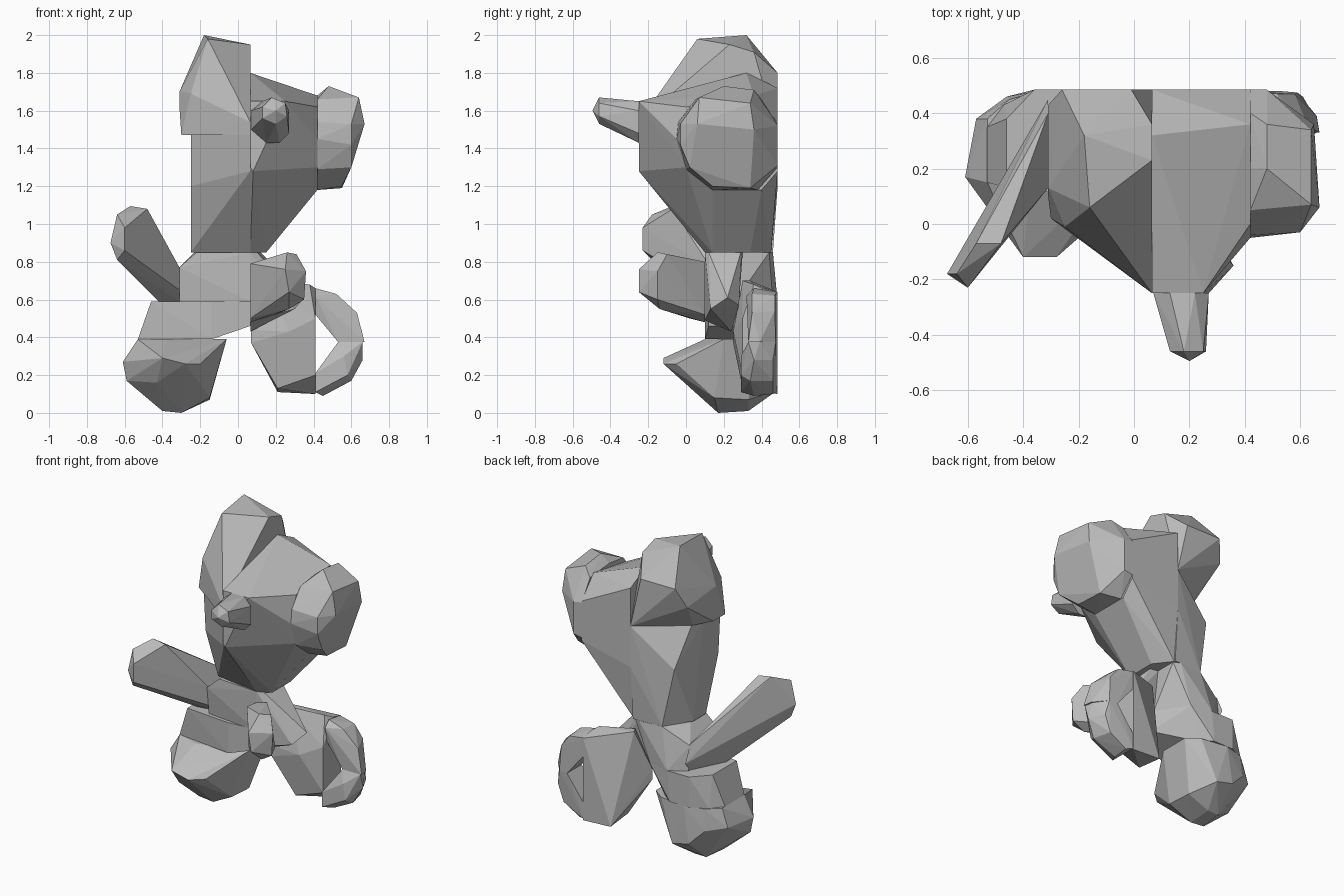
import bpy
import bmesh

# Shared planes where neighbouring parts meet
BACK = .485      # flat rear of the figure
SEAM = .065      # vertical split of head and torso
EAR_JOIN = .42   # side of head carrying the left ear
EAR_BASE = 1.47  # underside of the right ear
NECK = .85
SHOULDER = -.31
WAIST = .59
ANKLE = .39
MUZZLE = -.25    # front of the face
LOOP_JOIN = .41  # where the loop leaves the raised foot
LOOP_MID = .375

default_cube = bpy.data.objects.get("Cube")
if default_cube:
    bpy.data.objects.remove(default_cube, do_unlink=True)

# One plain clay colour for the whole figure
clay = bpy.data.materials.new("clay_grey")
clay.use_nodes = True
clay_color = (.5, .5, .5, 1)
clay.diffuse_color = clay_color
clay.node_tree.nodes["Principled BSDF"].inputs["Base Color"].default_value = clay_color


def faceted_solid(name, *corners):
    """Build a flat-shaded convex block spanning the given corners."""
    shape = bmesh.new()
    vertices = [shape.verts.new(corner) for corner in corners]
    result = bmesh.ops.convex_hull(shape, input=vertices)
    leftovers = {item for item in result["geom_interior"] + result["geom_unused"]
                 if isinstance(item, bmesh.types.BMVert)}
    bmesh.ops.delete(shape, geom=list(leftovers), context="VERTS")
    bmesh.ops.dissolve_limit(shape, angle_limit=.02,
                             verts=shape.verts[:], edges=shape.edges[:])
    bmesh.ops.recalc_face_normals(shape, faces=shape.faces[:])
    mesh = bpy.data.meshes.new(name)
    shape.to_mesh(mesh)
    shape.free()
    mesh.materials.append(clay)
    part = bpy.data.objects.new(name, mesh)
    bpy.context.scene.collection.objects.link(part)
    return part


def side_outline(x, *outline):
    """Place a (y, z) outline on a plane of constant x."""
    return [(x, y, z) for y, z in outline]


def front_outline(y, *outline):
    """Place an (x, z) outline on a plane of constant y."""
    return [(x, y, z) for x, z in outline]


def flat_outline(z, *outline):
    """Place an (x, y) outline on a plane of constant z."""
    return [(x, y, z) for x, y in outline]


# Head: two halves split at the seam
faceted_solid(
    "head_left",
    *side_outline(SEAM, (.32, 1.8), (BACK, 1.72), (MUZZLE, 1.65), (MUZZLE, 1.3),
                  (BACK, 1.2)),
    *side_outline(EAR_JOIN, (.36, 1.68), (BACK, 1.54), (0, 1.62), (-.05, 1.45),
                  (0, 1.3), (.14, 1.18), (.4, 1.18), (BACK, 1.28)),
    *front_outline(MUZZLE, (.25, 1.65), (.08, 1.28)),
    *flat_outline(NECK, (SEAM, .1), (.15, .14), (.15, .34), (SEAM, .45)))
faceted_solid(
    "head_right",
    *flat_outline(EAR_BASE, (-.25, 0), (-.25, .18), (-.23, .27),
                  (SEAM, MUZZLE), (SEAM, BACK)),
    *side_outline(-.25, (.02, 1.2), (.14, 1.13), (.15, NECK), (.28, NECK)),
    *side_outline(SEAM, (-.24, 1.28), (BACK, 1.2), (.1, NECK), (.46, NECK)),
    (-.21, .42, 1.23), (-.14, .45, NECK))

# Ears
faceted_solid(
    "ear_right",
    *flat_outline(EAR_BASE, (-.3, .02), (-.3, .145), (-.235, .26),
                  (SEAM, BACK), (SEAM, MUZZLE)),
    *side_outline(SHOULDER, (.13, 1.7), (.1, 1.62), (.43, 1.67)),
    *side_outline(SEAM, (MUZZLE, 1.54), (.23, 1.95), (.36, 1.91)),
    *front_outline(BACK, (-.26, 1.8), (-.01, 1.8)),
    (-.25, -.01, 1.69), (-.16, .06, 1.98), (-.18, .32, 2))
faceted_solid(
    "ear_left",
    *side_outline(EAR_JOIN, (-.05, 1.45), (-.04, 1.54), (.05, 1.66), (.2, 1.68),
                  (.4, 1.66), (BACK, 1.53), (BACK, 1.3), (.38, 1.18), (.14, 1.18),
                  (0, 1.29)),
    *side_outline(.48, (.2, 1.73), (.36, 1.71), (BACK, 1.52), (BACK, 1.31)),
    *side_outline(.55, (.34, 1.19), (.14, 1.2)),
    *side_outline(.6, (-.03, 1.53), (-.03, 1.42), (.02, 1.3)),
    *side_outline(.64, (.07, 1.67), (.34, 1.64)),
    (.67, .06, 1.53), (.65, .36, 1.5))

# Nose
faceted_solid(
    "nose",
    *front_outline(MUZZLE, (.07, 1.5), (.07, 1.6), (.13, 1.65), (.22, 1.65),
                   (.27, 1.6), (.27, 1.48), (.22, 1.43), (.15, 1.43)),
    *front_outline(-.46, (.13, 1.56), (.13, 1.62), (.18, 1.67), (.25, 1.64),
                   (.26, 1.57), (.2, 1.53)),
    (.2, -.495, 1.6))

# Torso
faceted_solid(
    "chest",
    *flat_outline(NECK, (-.22, .12), (-.23, .28), (-.14, .45), (.02, .46),
                  (SEAM, .1), (SEAM, .44)),
    *side_outline(SHOULDER, (.12, .77), (.4, .75), (.14, WAIST), (.42, WAIST)),
    *flat_outline(WAIST, (SEAM, .1), (SEAM, .26), (-.06, .46), (-.2, BACK)))
faceted_solid(
    "hips",
    *flat_outline(WAIST, (-.46, .13), (-.46, .38), (-.36, BACK), (-.14, .1),
                  (-.2, BACK), (-.06, .46), (SEAM, .12), (SEAM, .26)),
    *flat_outline(ANKLE, (-.53, .15), (-.53, .35), (-.47, .43), (-.36, BACK),
                  (-.14, .1), (-.14, .42), (-.22, BACK)),
    *side_outline(SEAM, (.12, .46), (.24, .46)))
faceted_solid(
    "raised_thigh",
    *flat_outline(NECK, (SEAM, .1), (.1, .12), (.12, .29), (SEAM, .3)),
    *side_outline(SEAM, (.1, .49), (.24, .43)),
    (.3, .13, .55), (.35, .22, .61), (.28, .28, .57))

# Arms
faceted_solid(
    "arm_left",
    *side_outline(SEAM, (0, .79), (.1, .78), (.1, .48), (.02, .5)),
    *front_outline(.1, (.14, .8), (.2, .52)),
    *front_outline(-.15, (.26, NECK), (.36, .75), (.35, .6)),
    *front_outline(MUZZLE, (.25, .76), (.27, .64)),
    (.31, -.1, .84), (.27, -.14, .55))
faceted_solid(
    "arm_right",
    *side_outline(SHOULDER, (.45, .65), (.4, .76), (.13, .77),
                  (.13, .65), (.2, WAIST), (.4, WAIST)),
    *front_outline(-.18, (-.64, .81), (-.675, .9), (-.64, 1.05)),
    *front_outline(-.23, (-.6, .86), (-.6, .98)),
    *front_outline(-.07, (-.57, 1.095), (-.48, 1.08), (-.48, .85)),
    (-.42, .18, WAIST), (-.57, -.02, .9))

# Standing foot
faceted_solid(
    "foot_right",
    *flat_outline(ANKLE, (-.53, .15), (-.53, .38), (-.45, .45), (-.32, BACK),
                  (-.14, .46), (-.06, .4), (-.06, .2), (-.38, .1)),
    *front_outline(-.12, (-.4, .29), (-.28, .26)),
    *front_outline(.17, (-.61, .27), (-.59, .17), (-.4, .01), (-.3, 0)),
    *front_outline(.33, (-.38, .01), (-.3, .01), (-.15, .07)),
    *front_outline(BACK, (-.36, .15), (-.24, .12)),
    (-.57, .38, .27), (-.46, .46, .25),
    (-.43, 0, .16), (-.2, -.05, .26), (-.15, .15, .08))

# Raised foot with the loop beside it
faceted_solid(
    "foot_left",
    *front_outline(BACK, (.21, .11), (LOOP_JOIN, .1), (LOOP_JOIN, .64)),
    *front_outline(.25, (.07, .37), (.07, .44), (.27, .43)),
    *front_outline(.3, (.21, .13), (.16, .7), (LOOP_JOIN, .2), (LOOP_JOIN, .5)),
    (.14, .34, .7), (.38, .36, .68), (LOOP_JOIN, .4, .66))
faceted_solid(
    "loop_upper",
    *side_outline(LOOP_JOIN, (.32, .62), (.36, .66), (.48, .64),
                  (.34, .52), (.48, .52)),
    *flat_outline(LOOP_MID, (.53, .33), (.53, .48), (.59, .475),
                  (.67, .33), (.66, .39)),
    *front_outline(.35, (.52, .63), (.63, .53)),
    *front_outline(.47, (.52, .62), (.58, .54)))
faceted_solid(
    "loop_lower",
    *side_outline(LOOP_JOIN, (.29, .11), (.48, .11), (.29, .21), (.48, .21)),
    *flat_outline(LOOP_MID, (.53, .33), (.53, .48), (.59, .475),
                  (.66, .33), (.65, .39)),
    *front_outline(.29, (.58, .2), (.56, .3)),
    *front_outline(.46, (.45, .1), (.57, .17), (.61, .28)),
    (.45, .36, .09), (.6, .34, .17), (.66, .36, .28))
